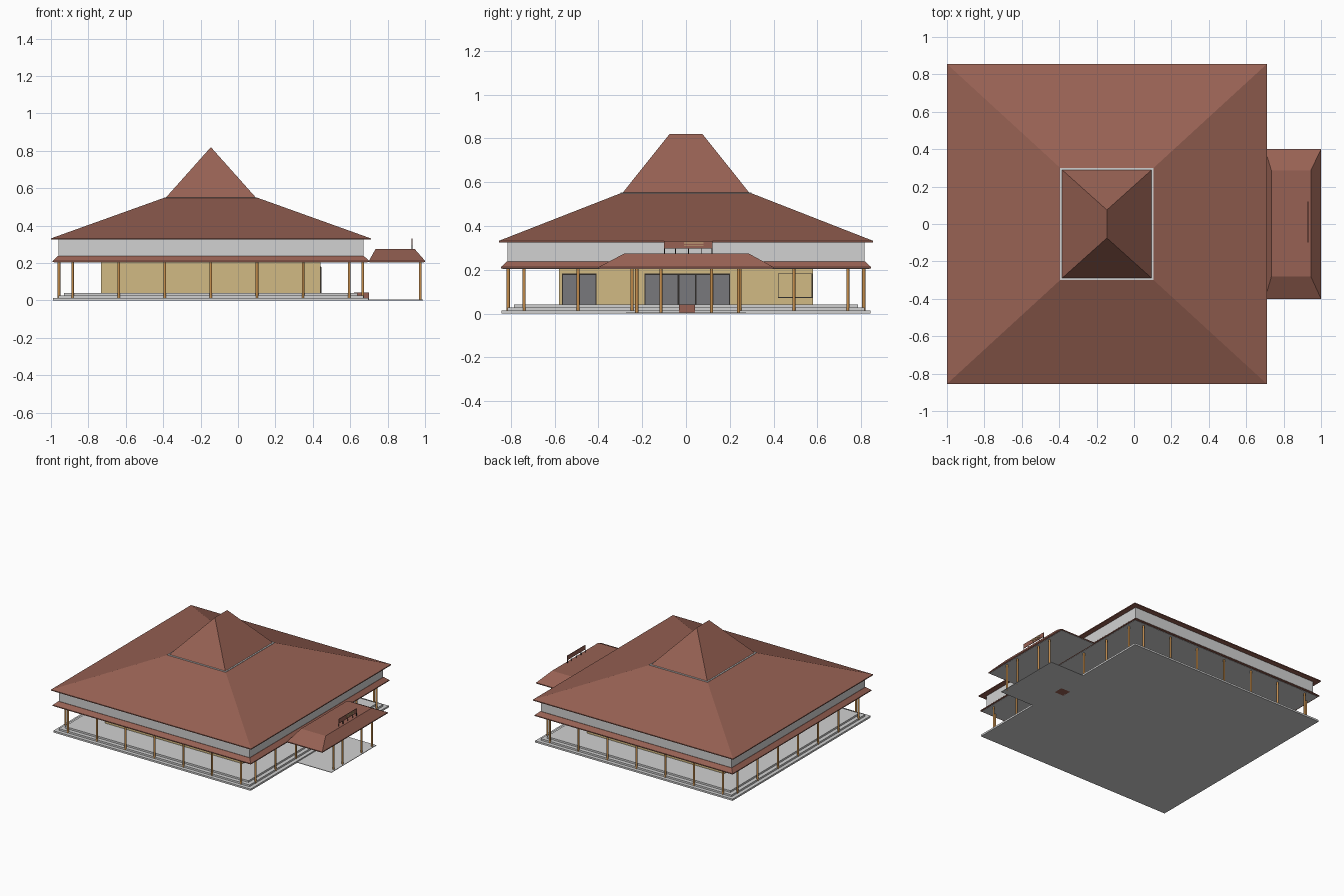
import bpy, bmesh, math

if "Cube" in bpy.data.objects:
    bpy.data.objects.remove(bpy.data.objects["Cube"])

CX = -0.145  # centre of the main hall


def mat(name, r, g, b):
    m = bpy.data.materials.new(name)
    m.diffuse_color = (r, g, b, 1)
    m.use_nodes = True
    m.node_tree.nodes["Principled BSDF"].inputs["Base Color"].default_value = m.diffuse_color
    return m


ROOF = mat("roof_brown", 0.31, 0.12, 0.087)
WHITE = mat("pale_grey", 0.64, 0.64, 0.64)
TAN = mat("wall_tan", 0.64, 0.49, 0.23)
WOOD = mat("post_wood", 0.56, 0.27, 0.075)
GLASS = mat("door_grey", 0.19, 0.19, 0.20)
DARK = mat("frame_dark", 0.03, 0.026, 0.024)


def finish(bm, name, m):
    bmesh.ops.recalc_face_normals(bm, faces=bm.faces)
    me = bpy.data.meshes.new(name)
    bm.to_mesh(me)
    bm.free()
    me.materials.append(m)
    ob = bpy.data.objects.new(name, me)
    bpy.context.collection.objects.link(ob)
    return ob


def loft(name, m, cx, rings, cy=0):
    """Stack of rectangles (half x, half y, z); a zero half x makes a ridge."""
    bm = bmesh.new()
    loops = [[bm.verts.new((cx + sx * hx, cy + sy * hy, z))
              for sx, sy in ((-1, -1), (1, -1), (1, 1), (-1, 1))]
             for hx, hy, z in rings]
    bm.faces.new(loops[0])
    bm.faces.new(loops[-1])
    for a, b in zip(loops, loops[1:]):
        for i in range(4):
            j = (i + 1) % 4
            bm.faces.new((a[i], a[j], b[j], b[i]))
    bmesh.ops.remove_doubles(bm, verts=bm.verts, dist=1e-5)
    return finish(bm, name, m)


def box(name, m, x0, x1, y0, y1, z0, z1):
    hx, hy = (x1 - x0) / 2, (y1 - y0) / 2
    return loft(name, m, (x0 + x1) / 2, [(hx, hy, z0), (hx, hy, z1)], (y0 + y1) / 2)


def post(name, x, y, z0, z1, r=0.007):
    bm = bmesh.new()
    bmesh.ops.create_cone(bm, cap_ends=True, segments=12, radius1=r, radius2=r, depth=z1 - z0)
    bmesh.ops.translate(bm, vec=(x, y, (z0 + z1) / 2), verts=bm.verts)
    return finish(bm, name, WOOD)


# Stepped plinth
for i, h in enumerate((0.843, 0.815, 0.785)):
    loft(f"plinth_step_{i + 1}", WHITE, CX, [(h, h, i * 0.0135), (h, h, (i + 1) * 0.0135)])
box("porch_floor", WHITE, 0.69, 0.99, -0.275, 0.275, 0, 0.004)
box("entry_steps", ROOF, 0.62, 0.70, -0.033, 0.04, 0, 0.042)

# Hall walls and upper wall band
loft("hall_walls", TAN, CX, [(0.587, 0.58, 0.04), (0.587, 0.58, 0.205)])
loft("ceiling", WHITE, CX, [(0.838, 0.838, 0.203), (0.838, 0.838, 0.206)])
loft("upper_wall_band", WHITE, CX, [(0.815, 0.815, 0.22), (0.815, 0.815, 0.33)])

# Roofs
loft("skirt_roof", ROOF, CX, [(0.846, 0.846, 0.205), (0.846, 0.846, 0.212), (0.818, 0.818, 0.238)])
loft("main_roof", ROOF, CX, [(0.855, 0.855, 0.325), (0.855, 0.855, 0.332), (0.25, 0.30, 0.549)])
loft("roof_trim", WHITE, CX, [(0.25, 0.30, 0.547), (0.25, 0.30, 0.552)])
loft("upper_roof", ROOF, CX, [(0.24, 0.29, 0.551), (0, 0.075, 0.82)])

# Porch roof, truncated on top
loft("porch_roof", ROOF, 0.85, [(0.15, 0.40, 0.205), (0.15, 0.40, 0.212)])
bm = bmesh.new()
low = [bm.verts.new(v) for v in ((0.70, -0.40, 0.212), (1, -0.40, 0.212), (1, 0.40, 0.212), (0.70, 0.40, 0.212))]
top = [bm.verts.new(v) for v in ((0.735, -0.28, 0.275), (0.945, -0.28, 0.275), (0.945, 0.285, 0.275), (0.735, 0.285, 0.275))]
bm.faces.new(low)
bm.faces.new(top)
for i in range(4):
    j = (i + 1) % 4
    bm.faces.new((low[i], low[j], top[j], top[i]))
finish(bm, "porch_roof_slopes", ROOF)
box("porch_ceiling", WHITE, 0.703, 0.995, -0.395, 0.395, 0.203, 0.206)

# Verandah posts on four sides
for k in range(-3, 4):
    t = k * 0.2465
    for s in (-1, 1):
        post("side_post", CX + t, s * 0.812, 0.013, 0.204)
        if not (s == 1 and k == 0):  # gap at the entrance
            post("end_post", CX + s * 0.812, t, 0.013, 0.204)

# Porch posts
for y in (-0.225, -0.115, 0.117, 0.24):
    post("porch_post", 0.975, y, 0, 0.204)

# Doors on the entrance wall
WX = CX + 0.587


def door(name, y0, y1, leaves):
    box(name + "_frame", DARK, WX, WX + 0.003, y0, y1, 0.0405, 0.182)
    w = (y1 - y0) / leaves
    for i in range(leaves):
        box(name + "_leaf", GLASS, WX, WX + 0.005,
            y0 + i * w + 0.004, y0 + (i + 1) * w - 0.004, 0.0405, 0.177)


door("side_door", -0.567, -0.41, 2)
door("main_door", -0.19, 0.20, 5)

# Blind window: thin dark outline around a wall-coloured panel
box("window_outline", DARK, WX, WX + 0.002, 0.42, 0.577, 0.072, 0.182)
box("window_panel", TAN, WX, WX + 0.004, 0.4225, 0.5745, 0.0745, 0.1795)

# Blank signboard over the porch
box("signboard", ROOF, 0.928, 0.932, -0.10, 0.12, 0.298, 0.332)
for z in (0.310, 0.317, 0.324):
    box("sign_stripe", TAN, 0.932, 0.934, -0.01, 0.08, z, z + 0.003)
for y in (-0.10, -0.05, 0.01, 0.07, 0.116):
    box("sign_leg", DARK, 0.928, 0.932, y, y + 0.004, 0.274, 0.30)
